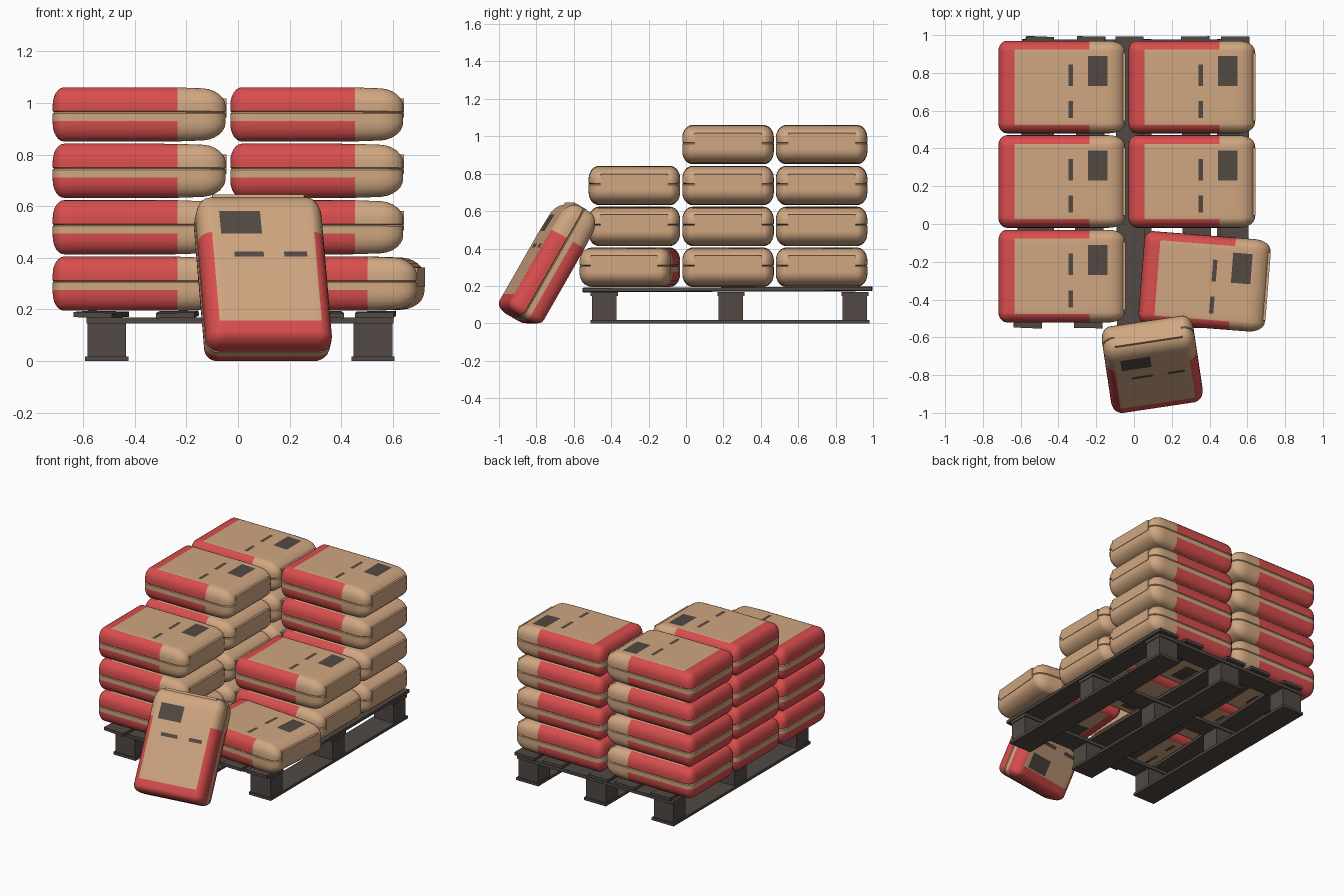
import bpy, bmesh, math
from mathutils import Matrix, Vector

if "Cube" in bpy.data.objects:
    bpy.data.objects.remove(bpy.data.objects["Cube"])


def material(name, rgb):
    m = bpy.data.materials.new(name)
    m.diffuse_color = (*rgb, 1)
    m.use_nodes = True
    m.node_tree.nodes["Principled BSDF"].inputs["Base Color"].default_value = m.diffuse_color
    return m


TAN = material("tan paper", (0.63, 0.385, 0.22))
RED = material("red print", (0.69, 0.075, 0.075))
DARK = material("dark print", (0.085, 0.066, 0.055))
WOOD = material("dark wood", (0.082, 0.066, 0.057))

HX, HY, HZ = 0.335, 0.245, 0.105          # sack half sizes
RX_BACK, RX_FRONT, RY, RZ = 0.045, 0.085, 0.055, 0.07   # edge radii
GROOVE = 0.0085                           # height of the seam line
# printed rectangles on the broad faces: x0, x1, y0, y1
PRINTS = [(0.14, 0.243, 0.005, 0.165), (0.037, 0.06, 0.005, 0.12),
          (0.037, 0.06, -0.165, -0.075)]


def cuts(h, r_neg, r_pos, extra):
    vals = set(extra)
    for t in (0, 0.27, 0.58, 1):
        vals.add(round(h - r_pos + r_pos * t, 4))
        vals.add(round(-h + r_neg - r_neg * t, 4))
    return sorted(vals)


def face_material(c):
    """0 tan, 1 red, 2 dark, from the position on the unrounded box."""
    x, y, z = c
    if abs(z) > HZ - 1e-4:
        s = 1 if z > 0 else -1            # underside print is turned round
        for x0, x1, y0, y1 in PRINTS:
            if x0 < s * x < x1 and y0 < s * y < y1:
                return 2
    if -0.025 < z < 0.012:
        return 0
    if x < -0.25 or (abs(y) > 0.2 and x < 0.148):
        return 1
    return 0


def rounded(p):
    """Move a point of the plain box onto the plump sack shape."""
    rx = RX_FRONT if p[0] > 0 else RX_BACK
    rad = (rx, RY, RZ)
    inner, d = [], []
    for v, h, r in zip(p, (HX, HY, HZ), rad):
        i = max(-h + r, min(h - r, v))
        inner.append(i)
        d.append((v - i) / r)
    n = Vector(d).normalized()
    q = Vector([i + k * r for i, k, r in zip(inner, n, rad)])
    if abs(p[2] - GROOVE) < 1e-5:
        q.x *= 0.985
        q.y *= 0.982
    if q.x > 0.1:
        q.z *= 1 - 0.1 * ((q.x - 0.1) / 0.235) ** 2
    return q


def make_sack_mesh():
    px = [s * v for p in PRINTS for v in p[:2] for s in (1, -1)]
    py = [s * v for p in PRINTS for v in p[2:] for s in (1, -1)]
    grid = [cuts(HX, RX_BACK, RX_FRONT, px + [-0.25, 0.148]),
            cuts(HY, RY, RY, py + [0.2, -0.2]),
            cuts(HZ, RZ, RZ, [-0.025, 0.004, GROOVE, 0.013])]
    bm = bmesh.new()
    verts = {}

    def vert(p):
        if p not in verts:
            verts[p] = bm.verts.new(rounded(p))
        return verts[p]

    for a in range(3):
        b, c = (a + 1) % 3, (a + 2) % 3
        for side in (0, -1):
            for b0, b1 in zip(grid[b], grid[b][1:]):
                for c0, c1 in zip(grid[c], grid[c][1:]):
                    pts = []
                    for vb, vc in ((b0, c0), (b1, c0), (b1, c1), (b0, c1)):
                        p = [0, 0, 0]
                        p[a], p[b], p[c] = grid[a][side], vb, vc
                        pts.append(tuple(p))
                    if side == 0:
                        pts.reverse()
                    f = bm.faces.new([vert(p) for p in pts])
                    f.material_index = face_material(
                        [sum(p[k] for p in pts) / 4 for k in range(3)])
    # folded closing flap on the plain end
    bmesh.ops.create_cube(bm, size=1, matrix=Matrix.Translation((0.33, 0, 0.025))
                          @ Matrix.Diagonal((0.016, 0.36, 0.075, 1)))
    me = bpy.data.meshes.new("sack")
    bm.to_mesh(me)
    bm.free()
    for m in (TAN, RED, DARK):
        me.materials.append(m)
    me.shade_smooth()
    me.set_sharp_from_angle(angle=math.radians(35))
    return me


SACK = make_sack_mesh()


def sack(name, matrix):
    ob = bpy.data.objects.new(name, SACK)
    bpy.context.collection.objects.link(ob)
    ob.matrix_world = matrix
    return ob


def layer_z(i):
    return 0.300 + 0.2185 * i


# stacked sacks: x, y, number of layers
for x, y, n in [(-0.383, 0.725, 4), (0.305, 0.725, 4), (-0.383, 0.225, 4),
                (0.305, 0.225, 2), (-0.383, -0.276, 3)]:
    for i in range(n):
        sack("stacked_sack", Matrix.Translation((x, y, layer_z(i))))

# single sack turned a little on the front right
sack("turned_sack", Matrix.Translation((0.373, -0.305, layer_z(0)))
     @ Matrix.Rotation(math.radians(-4.5), 4, 'Z'))

# sack leaning on the front of the pile
s, c = math.sin(math.radians(60)), math.cos(math.radians(60))
lean = Matrix.Rotation(math.radians(8.5), 4, 'Z') @ Matrix(
    ((0, -1, 0, 0), (c, 0, -s, 0), (s, 0, c, 0), (0, 0, 0, 1)))
low = min((lean @ v.co).z for v in SACK.vertices)
sack("leaning_sack", Matrix.Translation((0.095, -0.735, -low)) @ lean)


def board(name, loc, size, rot=(0, 0, 0)):
    bm = bmesh.new()
    bmesh.ops.create_cube(bm, size=1, matrix=Matrix.Diagonal((*size, 1)))
    me = bpy.data.meshes.new(name)
    bm.to_mesh(me)
    bm.free()
    me.materials.append(WOOD)
    ob = bpy.data.objects.new(name, me)
    bpy.context.collection.objects.link(ob)
    ob.location = loc
    ob.rotation_euler = [math.radians(r) for r in rot]


# pallet: bottom runners, blocks and cross boards
BLOCK_X, BLOCK_Y = (-0.508, 0.008, 0.523), (-0.437, 0.24, 0.903)
for x in BLOCK_X:
    board("bottom_runner", (x, 0.235, 0.009), (0.168, 1.49, 0.018))
    for y in BLOCK_Y:
        board("pallet_block", (x, y, 0.082), (0.15, 0.13, 0.13))
for y in BLOCK_Y:
    board("cross_board", (0.008, y, 0.157), (1.19, 0.145, 0.022))

# deck slats, laid slightly unevenly
for x, rx, ry, rz in [(-0.53, 0.2, 1.5, -2.4), (-0.235, 0.3, -1, -0.6),
                      (-0.02, 0.2, 0.5, 0.3), (0.33, 0.3, 1, 0.4),
                      (0.533, 0.2, -1, -0.3)]:
    board("deck_slat", (x, 0.221, 0.181), (0.15, 1.545, 0.02), (rx, ry, rz))
